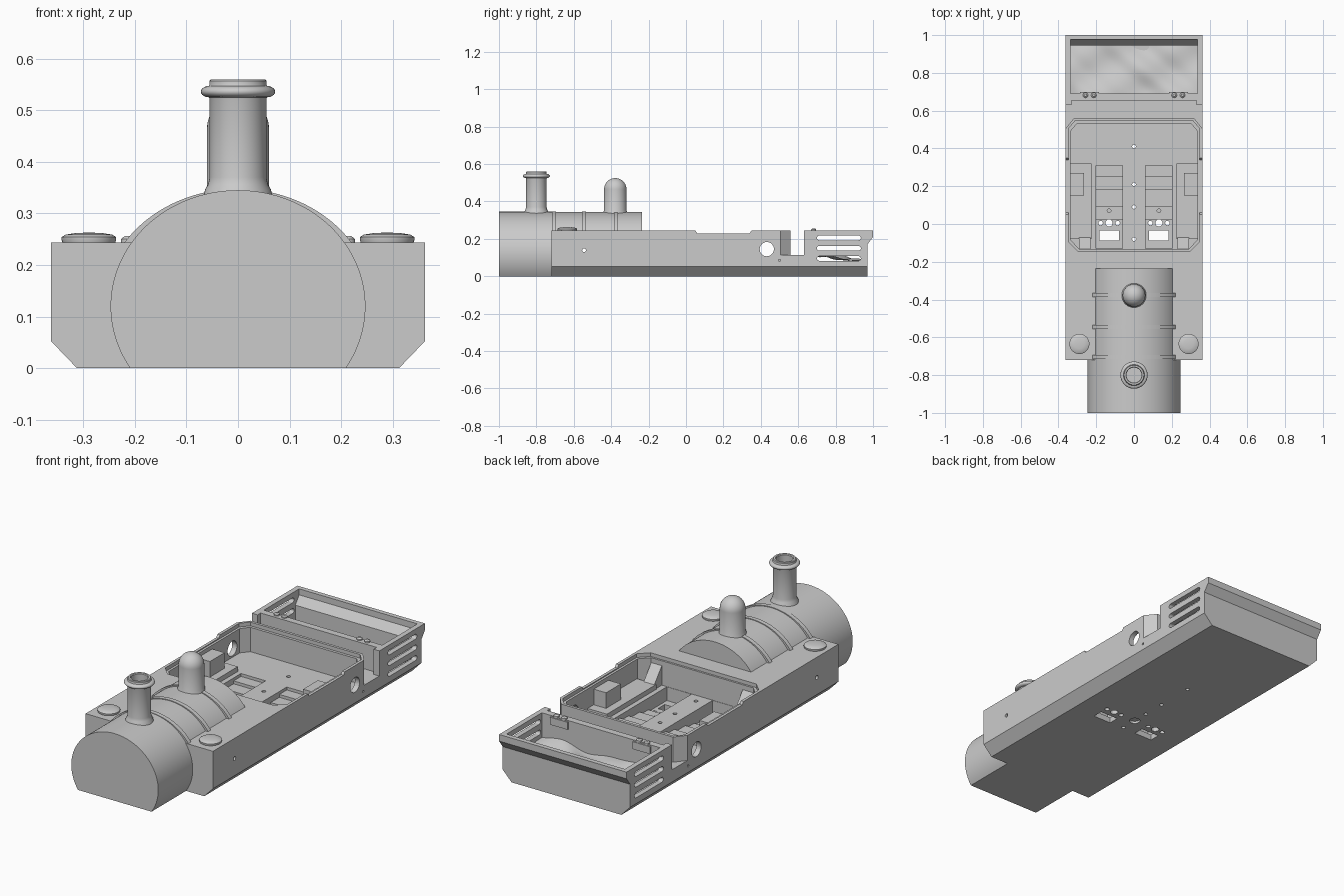
import bpy, bmesh, math
from math import sin, cos, pi

if "Cube" in bpy.data.objects:
    bpy.data.objects.remove(bpy.data.objects["Cube"])


def make(name, bm, smooth=False):
    bmesh.ops.recalc_face_normals(bm, faces=bm.faces)
    me = bpy.data.meshes.new(name)
    bm.to_mesh(me)
    bm.free()
    ob = bpy.data.objects.new(name, me)
    bpy.context.collection.objects.link(ob)
    if smooth:
        bpy.ops.object.select_all(action='DESELECT')
        ob.select_set(True)
        bpy.context.view_layer.objects.active = ob
        bpy.ops.object.shade_smooth_by_angle()
    return ob


def prism(name, pts, axis, a, b, smooth=False):
    """Extrude a 2D outline along an axis from a to b."""
    def place(p, t):
        return {'x': (t, p[0], p[1]), 'y': (p[0], t, p[1]), 'z': (p[0], p[1], t)}[axis]
    bm = bmesh.new()
    lo = [bm.verts.new(place(p, a)) for p in pts]
    hi = [bm.verts.new(place(p, b)) for p in pts]
    bm.faces.new(lo)
    bm.faces.new(hi)
    for i in range(len(pts)):
        j = (i + 1) % len(pts)
        bm.faces.new((lo[i], lo[j], hi[j], hi[i]))
    return make(name, bm, smooth)


def box(name, x0, x1, y0, y1, z0, z1):
    return prism(name, [(x0, y0), (x1, y0), (x1, y1), (x0, y1)], 'z', z0, z1)


def circle(u, v, r, n=32):
    return [(u + r * cos(2 * pi * i / n), v + r * sin(2 * pi * i / n)) for i in range(n)]


def slot(u0, u1, v, r, n=8):
    right = [(u1 - r + r * sin(pi * i / n), v - r * cos(pi * i / n)) for i in range(n + 1)]
    left = [(u0 + r - r * sin(pi * i / n), v + r * cos(pi * i / n)) for i in range(n + 1)]
    return right + left


def mirrored(half):
    """Close a right-hand outline with its left-hand mirror image."""
    return half + [(-x, y) for x, y in reversed(half)]


def ellipse_above(a, b, zc, zmin, n=80):
    t = math.asin((zmin - zc) / b)
    return [(a * cos(t + (pi - 2 * t) * i / n), zc + b * sin(t + (pi - 2 * t) * i / n))
            for i in range(n + 1)]


def lathe(name, profile, x, y, n=48):
    bm = bmesh.new()
    rings = []
    for r, z in profile:
        if r == 0:
            rings.append([bm.verts.new((x, y, z))] * n)
        else:
            rings.append([bm.verts.new((x + r * cos(2 * pi * i / n), y + r * sin(2 * pi * i / n), z))
                          for i in range(n)])
    for p, q in zip(rings, rings[1:]):
        for i in range(n):
            j = (i + 1) % n
            bm.faces.new(list(dict.fromkeys((p[i], p[j], q[j], q[i]))))
    return make(name, bm, True)


def cut(target, cutter):
    cutter.hide_render = True
    m = target.modifiers.new("cut", 'BOOLEAN')
    m.operation, m.solver, m.object = 'DIFFERENCE', 'EXACT', cutter
    bpy.ops.object.select_all(action='DESELECT')
    target.select_set(True)
    bpy.context.view_layer.objects.active = target
    bpy.ops.object.modifier_apply(modifier=m.name)
    bpy.data.objects.remove(cutter)


# Chassis with bevelled lower edges
body = prism("chassis", mirrored([(.312, 0), (.362, .052), (.362, .244)]), 'y', -.72, 1)
# Rear wall: upright with a flared lip
cut(body, prism("c", [(.97, -.1), (.97, .17), (1.0, .21), (1.1, .21), (1.1, -.1)], 'x', -1, 1))
# Gap between cab and bunker, with clipped cab corners
cut(body, box("c", -1, 1, .56, .63, .115, 1))
cut(body, box("c", -.33, .33, .6, .655, .115, 1))
for s in (-1, 1):
    cut(body, prism("c", [(s * .31, .57), (s * .4, .458), (s * .4, .57)], 'z', .115, 1))

# Cab well: shallow rim ledge, then the full-depth well
cut(body, prism("c", mirrored([(.3, -.142), (.347, -.095), (.347, .505), (.312, .546)]), 'z', .225, 1))
cut(body, prism("c", mirrored([(.29, -.132), (.335, -.085), (.335, .492), (.302, .532)]), 'z', .1, 1))

# Stepped pits and through-holes in the cab floor
steps = [(-.13, .03), (.02, .03), (.02, .04), (.09, .04), (.09, .055), (.18, .055),
         (.18, .07), (.25, .07), (.25, .085), (.31, .085), (.31, .3), (-.13, .3)]
for s in (-1, 1):
    xs = sorted((s * .06, s * .2))
    cut(body, prism("c", steps, 'x', *xs))
    xs = sorted((s * .08, s * .183))
    cut(body, box("c", *xs, -.088, -.034, -1, 1))
    for dx, r in ((-.045, .012), (0, .019), (.045, .012)):
        cut(body, prism("c", circle(s * .132 + dx, .005, r, 16), 'z', -1, 1))
    cut(body, prism("c", circle(s * .132, .07, .01, 12), 'z', .02, 1))
for y in (-.08, .09, .21, .41):
    cut(body, prism("c", circle(0, y, .01, 12), 'z', -1, 1))
cut(body, prism("c", circle(0, .005, .026), 'z', -1, .012))

# Side wall openings: round windows, pin holes, lowered wall tops
cut(body, prism("c", circle(.432, .145, .038), 'x', -1, 1))
cut(body, prism("c", circle(-.545, .14, .01, 16), 'x', -1, 1))
for s in (-1, 1):
    xs = sorted((s * .33, s * .4))
    cut(body, prism("c", [(.06, .23), (.34, .23), (.36, .26), (.04, .26)], 'x', *xs))
    cut(body, prism("c", circle(.5, .085, .006, 10), 'x', *sorted((s * .35, s * .4))))

# Bunker cavity and side louvre slots
cut(body, prism("c", [(.69, .07), (.945, .07), (.945, .172), (.976, .213), (.976, .3), (.69, .3)],
                'x', -.336, .336))
for z in (.095, .15, .205):
    cut(body, prism("c", slot(.7, .935, z, .0125), 'x', -1, 1))

# Uneven bunker load
bm = bmesh.new()
bmesh.ops.create_grid(bm, x_segments=40, y_segments=20, size=1)
for v in bm.verts:
    u, w = v.co.x, v.co.y
    z = .1 - .02 * w + .012 * sin(5 * u + 1) * cos(3 * w) + .006 * sin(9 * u + 4 * w)
    v.co = (u * .336, .818 + w * .128, z)
make("bunker_load", bm, True)

# Cab fittings and bunker hinge knuckles, both sides
for s, side in ((-1, "left"), (1, "right")):
    box("cab_tray_" + side, *sorted((s * .225, s * .336)), -.08, .32, .099, .125)
    box("cab_seat_" + side, *sorted((s * .265, s * .336)), .15, .27, .12, .205)
    prism("cab_gusset_" + side, [(-.132, .099), (-.05, .099), (-.132, .2)], 'x',
          *sorted((s * .23, s * .29)))
    box("hinge_pad_" + side, *sorted((s * .185, s * .285)), .668, .698, .2, .238)
    for x in (.213, .257):
        lathe("hinge_knuckle_" + side, [(.014, .23), (.014, .25), (.007, .256), (0, .256)],
              s * x, .682, 20)
    # Filler cap on the side tank
    lathe("filler_cap_" + side, [(0, .24), (.05, .24), (.053, .249), (.053, .254), (.045, .259),
                                 (.025, .262), (0, .263)], s * .289, -.635)

# Smokebox, boiler and boiler bands
prism("smokebox", ellipse_above(.247, .225, .12, 0), 'y', -1, -.715, True)
prism("boiler", ellipse_above(.246, .224, .12, .235), 'y', -.72, -.235, True)
for y in (-.705, -.545, -.375):
    prism("boiler_band", ellipse_above(.262, .2275, .12, .235), 'y', y - .011, y + .011, True)

# Hollow chimney with flared foot and rolled lip
lip = [(.056 + .016 * cos(a), .536 + .011 * sin(a)) for a in [-pi / 2 + pi * i / 10 for i in range(11)]]
lathe("chimney", [(.068, .325), (.064, .346), (.058, .356), (.055, .37), (.055, .522)] + lip
      + [(.055, .549), (.055, .557), (.052, .56), (.043, .56), (.04, .556), (.04, .44), (0, .44)], 0, -.8)

# Steam dome
cap = [(.06 * cos(a), .465 + .06 * sin(a)) for a in [pi / 2 * i / 12 for i in range(12)]]
lathe("steam_dome", [(.066, .32), (.064, .344), (.06, .352)] + cap + [(0, .525)], 0, -.378)
